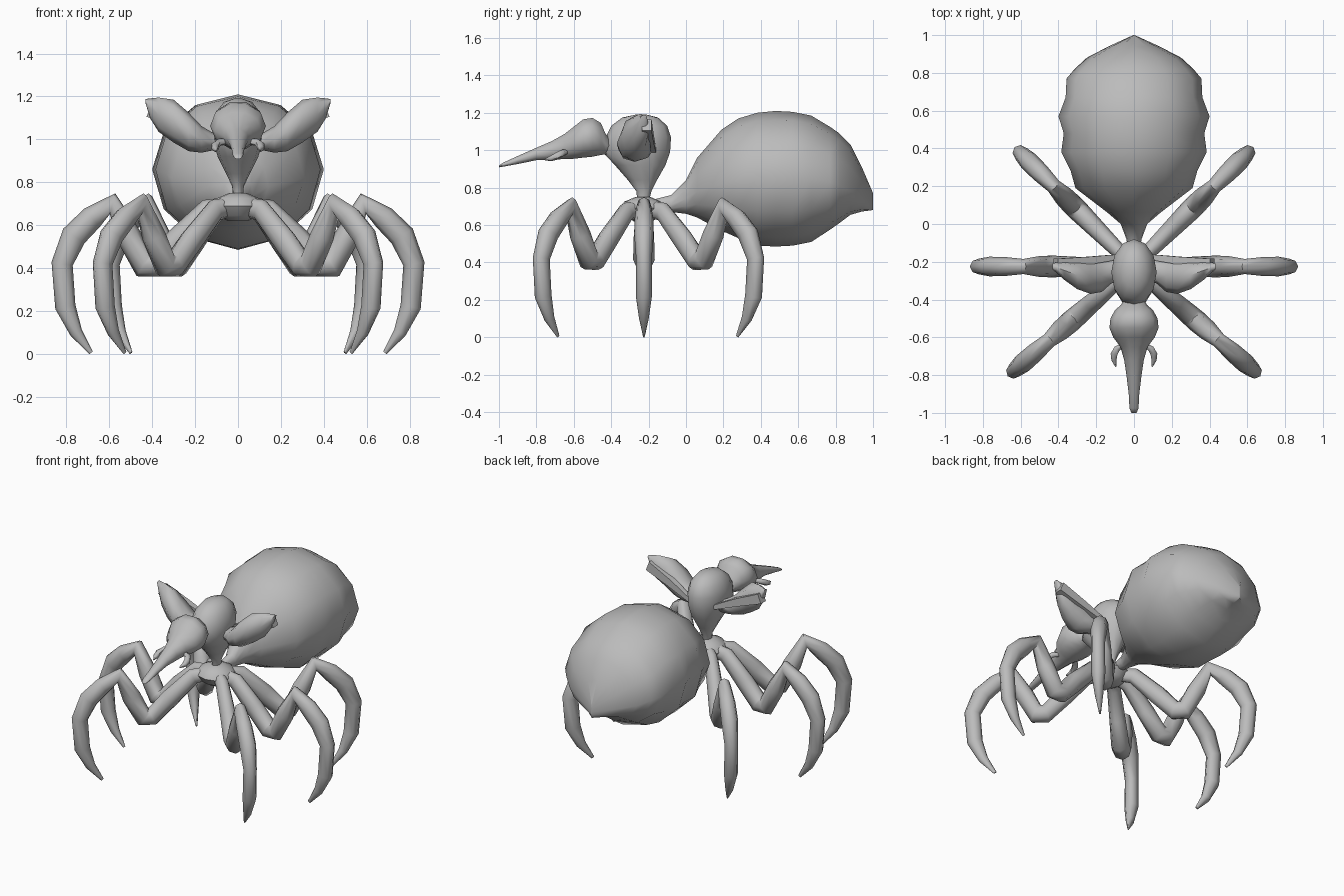
import bpy, bmesh, math
from mathutils import Vector

cube = bpy.data.objects.get("Cube")
if cube:
    bpy.data.objects.remove(cube)

grey = bpy.data.materials.new("matte grey")
grey.use_nodes = True
colour = (0.5, 0.5, 0.5, 1)
grey.diffuse_color = colour
grey.node_tree.nodes["Principled BSDF"].inputs["Base Color"].default_value = colour


def loft(name, sections, side, sides=8, axis=None, angle=60, turn=0.0):
    """Skin rings (x, y, z, half width, height above, height below) along a path."""
    bm = bmesh.new()
    side = Vector(side).normalized()
    points = [Vector(s[:3]) for s in sections]
    rings = []
    for i, (p, s) in enumerate(zip(points, sections)):
        before = (p - points[i - 1]).normalized() if i else Vector()
        after = (points[i + 1] - p).normalized() if i + 1 < len(points) else Vector()
        tangent = Vector(axis) if axis else (before + after).normalized()
        up = side.cross(tangent).normalized()
        ring = []
        for k in range(sides):
            a = math.tau * (k + turn) / sides
            height = s[4] if math.sin(a) > 0 else s[-1]
            ring.append(bm.verts.new(p + side * s[3] * math.cos(a) + up * height * math.sin(a)))
        rings.append(ring)
    for r, q in zip(rings, rings[1:]):
        for k in range(sides):
            j = (k + 1) % sides
            bm.faces.new((r[k], r[j], q[j], q[k]))
    bm.faces.new(rings[0])
    bm.faces.new(rings[-1])
    bmesh.ops.recalc_face_normals(bm, faces=bm.faces)
    mesh = bpy.data.meshes.new(name)
    bm.to_mesh(mesh)
    bm.free()
    mesh.materials.append(grey)
    ob = bpy.data.objects.new(name, mesh)
    bpy.context.collection.objects.link(ob)
    bpy.ops.object.select_all(action="DESELECT")
    ob.select_set(True)
    bpy.context.view_layer.objects.active = ob
    bpy.ops.object.shade_smooth_by_angle(angle=math.radians(angle))


Y = (0, 1, 0)
X = (1, 0, 0)

# Abdomen with scalloped flanks: y, bottom z, widest z, top z, half width
abdomen = [(-.16, .68, .71, .74, .03), (-.08, .67, .71, .76, .04), (.0, .66, .74, .84, .07),
           (.06, .64, .78, .96, .14), (.19, .57, .82, .11 + 1, .31), (.28, .53, .84, 1.17, .335),
           (.38, .49, .86, 1.2, .385), (.48, .485, .86, 1.21, .372), (.57, .49, .86, 1.205, .40),
           (.67, .51, .85, 1.185, .362), (.77, .575, .83, 1.125, .357), (.82, .61, .81, 1.09, .315),
           (.88, .655, .78, 1.03, .25), (.94, .672, .75, .91, .135), (1.0, .68, .72, .77, .004)]
# Across-axis runs along -X so that "above" is +z
loft("abdomen", [(0, y, m, w, t - m, m - b) for y, b, m, t, w in abdomen], X, 12, Y)

# Upright thorax: z, front y, back y, half width
thorax = [(.72, -.26, -.2, .025), (.78, -.265, -.185, .027), (.84, -.31, -.155, .055),
          (.92, -.38, -.11, .095), (.99, -.445, -.085, .115), (1.07, -.43, -.08, .12),
          (1.13, -.40, -.1, .1), (1.175, -.34, -.15, .065), (1.19, -.27, -.21, .02)]
loft("thorax", [(0, (f + b) / 2, z, w, (b - f) / 2) for z, f, b, w in thorax],
     X, 12, (0, 0, 1))

# Head drawn out into a long snout: y, bottom z, top z, half width
head = [(-.39, .98, 1.05, .05), (-.43, .975, 1.09, .07), (-.455, .97, 1.15, .1),
        (-.5, .96, 1.178, .125), (-.55, .955, 1.17, .13), (-.6, .95, 1.13, .11),
        (-.65, .95, 1.09, .072), (-.72, .945, 1.05, .052), (-.8, .945, 1.015, .04),
        (-.9, .925, .97, .028), (-.975, .912, .935, .024), (-1.0, .908, .918, .014)]
loft("head", [(0, y, (b + t) / 2, w, (t - b) / 2) for y, b, t, w in head], X, 10, Y)

# Leg hub
loft("leg_hub", [(0, -.23, z, r, r) for z, r in
                 ((.62, .05), (.645, .09), (.69, .12), (.725, .1), (.75, .04))],
     X, 12, (0, 0, 1))

# Leg profile: reach from hub, z, half width, half thickness
leg = [(.05, .685, .035, .045), (.14, .67, .042, .053), (.28, .53, .05, .06),
       (.385, .415, .056, .06), (.44, .415, .058, .062), (.51, .55, .054, .058),
       (.585, .7, .04, .05), (.68, .635, .05, .056), (.765, .55, .052, .06),
       (.82, .42, .042, .05), (.805, .22, .043, .048), (.755, .1, .026, .03),
       (.685, .005, .005, .01)]

for s, label in ((1, "left"), (-1, "right")):
    # Walking legs, fanned around the hub
    for where, degrees, reach in (("front", -41, 1.02), ("middle", 0, 1.0), ("hind", 45, 1.03)):
        a = math.radians(degrees)
        dx, dy = s * math.cos(a), math.sin(a)
        loft(f"{where}_leg_{label}",
             [(dx * r * reach, -.225 + dy * r * reach, z, w, t) for r, z, w, t in leg],
             (-dy, dx, 0))
    # Folded foreleg: swollen upper part
    upper = [(.08, -.25, .99, .05, .035), (.12, -.25, .99, .065, .042),
             (.17, -.275, 1.0, .085, .062), (.23, -.28, 1.035, .09, .09),
             (.3, -.27, 1.085, .075, .1), (.37, -.245, 1.115, .05, .08),
             (.41, -.23, 1.145, .028, .046), (.432, -.225, 1.18, .015, .008)]
    loft(f"foreleg_upper_{label}", [(s * x, y, z, w, h) for x, y, z, w, h in upper],
         Y, 8, X)
    # Folded foreleg: square bar lying behind it
    bar = [(.09, -.175, 1.0, .02, .02), (.25, -.195, 1.07, .03, .035),
           (.415, -.21, 1.135, .037, .045)]
    loft(f"foreleg_bar_{label}", [(s * x, y, z, w, h) for x, y, z, w, h in bar],
         Y, 4, angle=30, turn=.5)
    # Small curved mandible
    jaw = [(.055, -.64, .99, .014, .014), (.09, -.66, .985, .019, .019),
           (.106, -.69, .97, .021, .021), (.106, -.72, .957, .016, .016),
           (.096, -.755, .95, .004, .004)]
    loft(f"mandible_{label}", [(s * x, y, z, w, h) for x, y, z, w, h in jaw],
         (0, 0, 1), 6)
